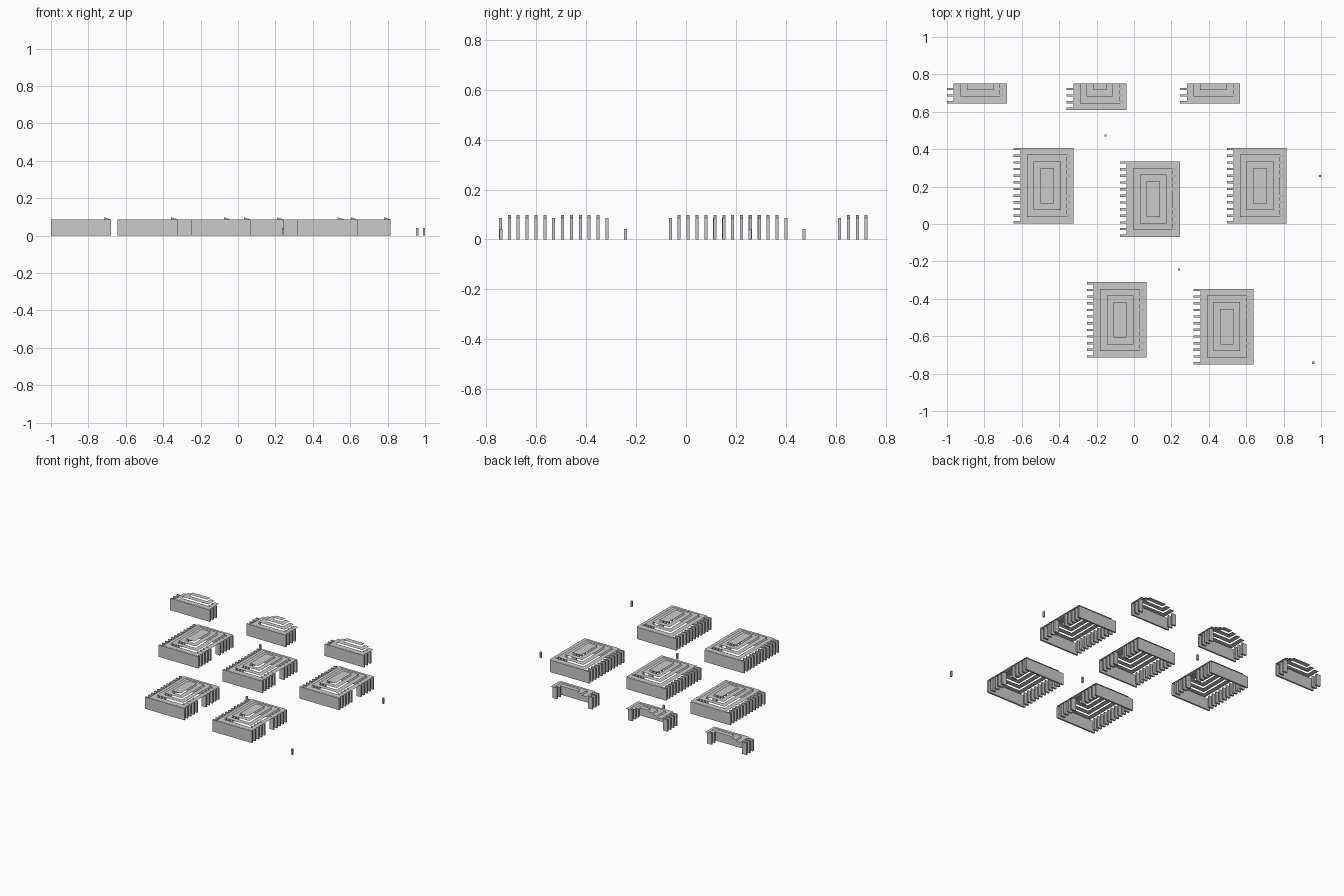
import bpy, bmesh

if "Cube" in bpy.data.objects:
    bpy.data.objects.remove(bpy.data.objects["Cube"])

P = 0.0356      # fin pitch / tread inset
T = 0.012       # plank thickness
W = 0.32        # full width of a hut
WALL = 0.086    # wall height
ROOF = 0.092    # lowest roof tread
RISE = 0.012    # height between treads


def prism(bm, prof, y0, y1):
    """Extrude an x/z outline along y."""
    a = [bm.verts.new((x, y0, z)) for x, z in prof]
    b = [bm.verts.new((x, y1, z)) for x, z in prof]
    n = len(prof)
    bm.faces.new(a)
    bm.faces.new(b[::-1])
    for i in range(n):
        j = (i + 1) % n
        bm.faces.new((a[j], a[i], b[i], b[j]))


def box_profile(x0, x1, h):
    return [(x0, 0), (x1, 0), (x1, h), (x0, h)]


def finish(bm, name, solid=True):
    if solid:
        bmesh.ops.recalc_face_normals(bm, faces=bm.faces[:])
    me = bpy.data.meshes.new(name)
    bm.to_mesh(me)
    bm.free()
    bpy.context.collection.objects.link(bpy.data.objects.new(name, me))


def hut(name, x0, y0, rows=12):
    """Slatted hut; fewer than 12 rows leaves the back end cut open."""
    x1 = x0 + W
    cut = rows < 12
    y_end = y0 + (rows * P if cut else 11 * P + T)

    # end walls
    bm = bmesh.new()
    prism(bm, box_profile(x0, x1, WALL), y0, y0 + T)
    if not cut:
        prism(bm, box_profile(x0, x1, WALL), y_end - T, y_end)
    finish(bm, name + "_end_walls")

    # side fins: flat on the left, sloped on the right with a doorway
    bm = bmesh.new()
    for k in range(1, rows if cut else rows - 1):
        y = y0 + k * P
        prism(bm, box_profile(x0, x0 + P, WALL), y, y + T)
        if k not in (5, 6):
            prism(bm, [(x1 - P, 0), (x1, 0), (x1, WALL), (x1 - P, WALL + T)], y, y + T)
    finish(bm, name + "_side_fins")

    # stepped roof of thin rings without risers
    bm = bmesh.new()
    rects = []
    for k in range(4):
        back = y_end if cut else y_end - k * P
        if back - (y0 + k * P) > 0.005:
            rects.append((x0 + P + k * P, y0 + k * P, x1 - k * P, back))
    for k, (a, b, c, d) in enumerate(rects):
        z = ROOF + k * RISE
        quads = [(a, b, c, d)]
        if k + 1 < len(rects):
            e, f, g, h = rects[k + 1]
            quads = [(a, b, c, f), (a, f, e, h), (g, f, c, h)]
            if d - h > 0.001:
                quads.append((a, h, c, d))
        for p, q, r, s in quads:
            bm.faces.new([bm.verts.new(v) for v in ((p, q, z), (r, q, z), (r, s, z), (p, s, z))])
    bmesh.ops.remove_doubles(bm, verts=bm.verts[:], dist=1e-5)
    finish(bm, name + "_roof", solid=False)


# whole huts
for i, (x, y) in enumerate([(-0.643, 0.003), (-0.075, -0.069), (0.496, 0.003),
                            (-0.252, -0.7145), (0.319, -0.75)]):
    hut("hut_%d" % (i + 1), x, y)

# huts cut off at the back edge
for i, (x, rows) in enumerate([(-1.0, 3), (-0.36, 4), (0.247, 3)]):
    hut("cut_hut_%d" % (i + 1), x, 0.752 - rows * P, rows)

# scattered posts
for i, (x, y) in enumerate([(-0.152, 0.473), (0.241, -0.243), (0.994, 0.257), (0.958, -0.742)]):
    bm = bmesh.new()
    prism(bm, box_profile(x - T / 2, x + T / 2, 0.041), y - T / 2, y + T / 2)
    finish(bm, "post_%d" % (i + 1))
